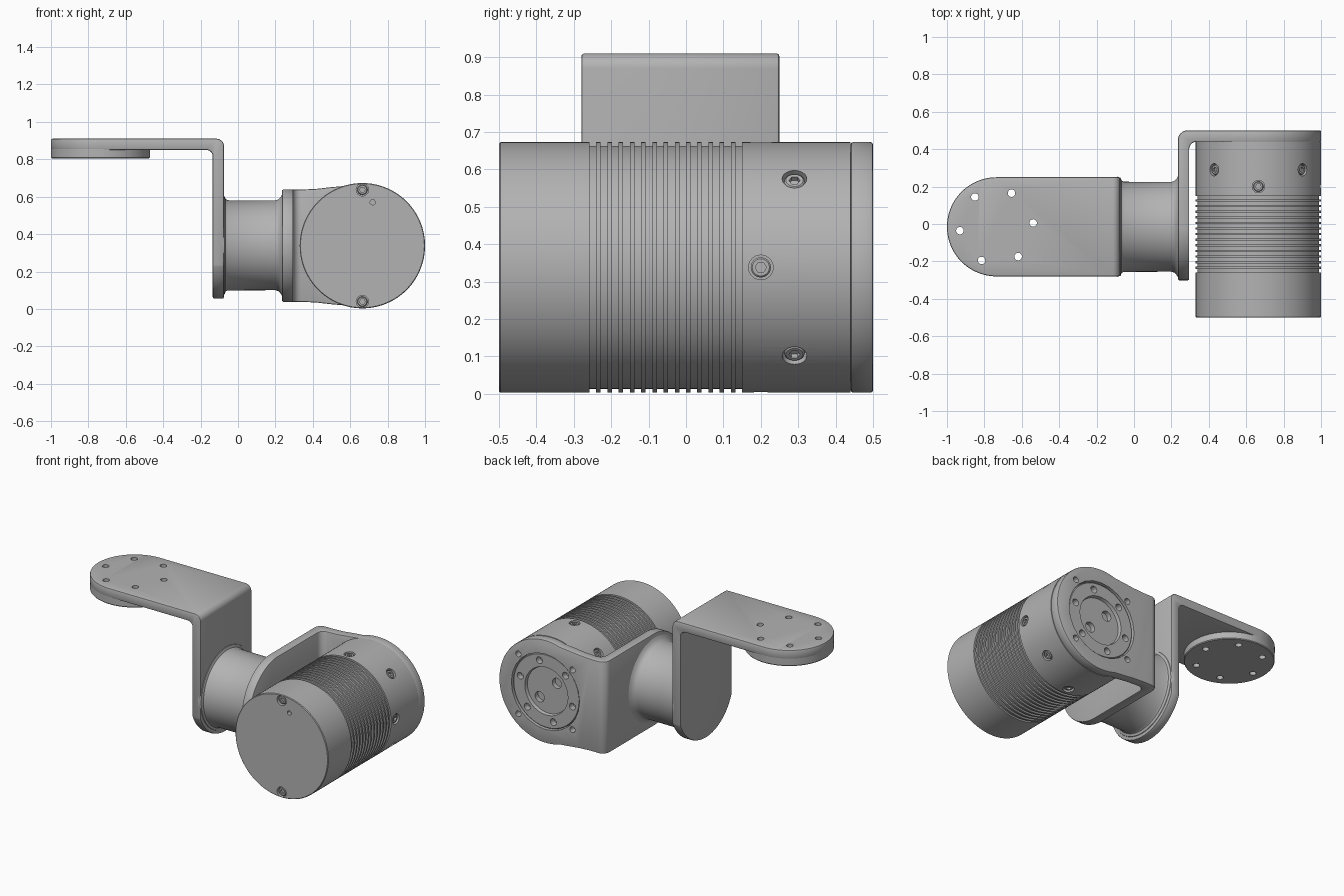
import bpy, bmesh
from math import sin, cos, pi, radians
from mathutils import Matrix, Vector

cube = bpy.data.objects.get("Cube")
if cube:
    bpy.data.objects.remove(cube)

grey = bpy.data.materials.new("machined_grey")
grey.use_nodes = True
colour = (0.45, 0.45, 0.45, 1)
grey.diffuse_color = colour
grey.node_tree.nodes["Principled BSDF"].inputs["Base Color"].default_value = colour

X, Y, Z = Vector((1, 0, 0)), Vector((0, 1, 0)), Vector((0, 0, 1))


def finish(name, bm):
    bmesh.ops.remove_doubles(bm, verts=bm.verts, dist=1e-5)
    bmesh.ops.recalc_face_normals(bm, faces=bm.faces)
    mesh = bpy.data.meshes.new(name)
    bm.to_mesh(mesh)
    bm.free()
    mesh.materials.append(grey)
    ob = bpy.data.objects.new(name, mesh)
    bpy.context.collection.objects.link(ob)
    return ob


def arc(cx, cy, r, a0, a1, n=32):
    angles = [radians(a0 + (a1 - a0) * i / n) for i in range(n + 1)]
    return [(cx + r * cos(a), cy + r * sin(a)) for a in angles]


def prism(name, outline, axis, lo, hi):
    """Extrude a flat outline along a world axis."""
    place = {"x": lambda u, v: (lo, u, v), "y": lambda u, v: (u, lo, v),
             "z": lambda u, v: (u, v, lo)}[axis]
    bm = bmesh.new()
    face = bm.faces.new([bm.verts.new(place(u, v)) for u, v in outline])
    moved = bmesh.ops.extrude_face_region(bm, geom=[face])["geom"]
    shift = {"x": X, "y": Y, "z": Z}[axis] * (hi - lo)
    bmesh.ops.translate(bm, vec=shift,
                        verts=[g for g in moved if isinstance(g, bmesh.types.BMVert)])
    return finish(name, bm)


def frame(loc, direction):
    return Matrix.Translation(loc) @ direction.to_track_quat("Z", "Y").to_matrix().to_4x4()


def lathe(name, profile, loc, direction, steps=96, hex_radius=0):
    """Spin (radius, height) points; radii up to hex_radius become hexagonal."""
    bm = bmesh.new()
    verts = [bm.verts.new((r, 0, h)) for r, h in profile]
    edges = [bm.edges.new(pair) for pair in zip(verts, verts[1:])]
    bmesh.ops.spin(bm, geom=verts + edges, cent=(0, 0, 0), axis=Z,
                   angle=2 * pi, steps=steps, use_merge=True)
    for v in bm.verts:
        r = v.co.xy.length
        if 1e-4 < r < hex_radius:
            a = Vector((1, 0)).angle_signed(v.co.xy) % (pi / 3)
            k = cos(pi / 6) / cos(a - pi / 6)
            v.co.x *= k
            v.co.y *= k
    bm.transform(frame(loc, direction))
    return finish(name, bm)


def cut(ob, cutter, mode="DIFFERENCE"):
    mod = ob.modifiers.new("cut", "BOOLEAN")
    mod.operation, mod.solver, mod.object = mode, "EXACT", cutter
    apply(ob, mod)
    bpy.data.objects.remove(cutter)


def apply(ob, mod):
    with bpy.context.temp_override(object=ob, active_object=ob):
        bpy.ops.object.modifier_apply(modifier=mod.name)


def soften(ob, width):
    mod = ob.modifiers.new("soft_edges", "BEVEL")
    mod.width, mod.segments, mod.limit_method = width, 2, "ANGLE"
    mod.angle_limit = radians(50)
    mod.use_clamp_overlap = False
    apply(ob, mod)


def drill(ob, holes):
    """Cut round holes given as (centre, direction, radius, half depth)."""
    bm = bmesh.new()
    for loc, direction, r, half in holes:
        bmesh.ops.create_cone(bm, cap_ends=True, segments=24, radius1=r, radius2=r,
                              depth=2 * half, matrix=frame(loc, direction))
    cut(ob, finish("hole_cutter", bm))


def ring(cx, cy, r, phase, n):
    return arc(cx, cy, r, phase, phase + 360, n)[:-1]


# Upper bracket: bent strip with a round tip and a round lower end
cy, tip_x, tip_r = -0.015, -0.735, 0.265
bend = ([(-1.1, 0.91)] + arc(-0.115, 0.87, 0.04, 90, 0, 8)
        + [(-0.075, 0), (-0.135, 0)]
        + arc(-0.17, 0.815, 0.035, 0, 90, 8) + [(-1.1, 0.85)])
upper = prism("upper_bracket", bend, "y", -0.4, 0.4)
cut(upper, prism("tip", arc(tip_x, cy, tip_r, 90, 270, 48) + [(0, cy - tip_r), (0, cy + tip_r)],
                 "z", -0.1, 1.1), "INTERSECT")
cut(upper, prism("lower_end", arc(cy, 0.34, 0.285, 200, 340, 40) + [(0.253, 1.1), (-0.283, 1.1)],
                 "x", -1.2, 0.2), "INTERSECT")
soften(upper, 0.008)
boss = lathe("mounting_boss", [(0, 0.86), (0.264, 0.86), (0.264, 0.81), (0.26, 0.805), (0, 0.805)],
             Vector((tip_x, cy, 0)), Z)
bolt_circle = [(Vector((x, y, 0.85)), Z, 0.02, 0.2) for x, y in ring(tip_x, cy, 0.197, 6, 6)]
drill(upper, bolt_circle)
drill(boss, bolt_circle)

# Neck joining the two brackets
neck = lathe("neck", [(0, -0.09), (0.268, -0.09), (0.262, -0.072), (0.247, -0.066), (0.241, -0.055),
                      (0.24, 0.2), (0.245, 0.215), (0.258, 0.228), (0.275, 0.237), (0, 0.25)],
             Vector((0, cy, 0.34)), X)

# Motor body with cooling grooves and a stepped rear flange
mx, mz, R = 0.665, 0.338, 0.335
profile = [(0, -0.5), (R - 0.004, -0.5), (R, -0.496)]
for i in range(14):
    y = -0.258 + 0.03 * i
    profile += [(R, y), (R - 0.01, y), (R - 0.01, y + 0.018), (R, y + 0.018)]
profile += [(R, 0.44), (0.24, 0.44), (0.24, 0.485), (0.235, 0.49),
            (0.155, 0.49), (0.15, 0.47), (0, 0.47)]
motor = lathe("motor_body", profile, Vector((mx, 0, mz)), Y, 128)

holes = [(Vector((x, 0.49, z)), Y, 0.022, 0.04) for x, z in ring(mx, mz, 0.195, 75, 6)]
holes += [(Vector((mx - s * 0.062, 0.47, mz + s * 0.06)), Y, 0.033, 0.03) for s in (1, -1)]
holes.append((Vector((0.72, -0.5, 0.57)), Y, 0.014, 0.03))

# Socket screws on the front cap and around the shell
screws = [(Vector((mx, -0.5, mz + s * 0.299)), -Y) for s in (1, -1)]
for i in range(8):
    out = Vector((cos(i * pi / 4), 0, sin(i * pi / 4)))
    if i != 4:
        screws.append((Vector((mx, 0.29 if i % 2 else 0.2, mz)) + out * R, out))
holes += [(loc, out, 0.033, 0.03) for loc, out in screws]
drill(motor, holes)
for i, (loc, out) in enumerate(screws):
    lathe(f"socket_screw_{i + 1}",
          [(0, -0.035), (0.027, -0.035), (0.027, -0.01), (0.023, -0.006),
           (0.015, -0.006), (0.015, -0.02), (0, -0.02)], loc, out, 24, 0.016)

# Lower bracket: side plate bending into the rear arm behind the motor
bend = ([(0.235, -0.4)] + arc(0.285, 0.45, 0.05, 180, 90, 8) + [(1.1, 0.5), (1.1, 0.44)]
        + arc(0.335, 0.4, 0.04, 90, 180, 8) + [(0.295, -0.4)])
lower = prism("lower_bracket", bend, "z", -0.1, 0.8)
cut(lower, prism("plate_end", arc(0, mz, 0.301, 90, 270, 48) + [(0, -0.2), (0.6, -0.2), (0.6, 0.9), (0, 0.9)],
                 "x", 0.1, 1.2), "INTERSECT")
flare = [(0.2, 0.3), (0.34, 0.3), (0.42, 0.304), (0.5, 0.313)]
outline = ([(x, mz + h) for x, h in flare] + arc(mx, mz, R, 108, -108, 80)
           + [(x, mz - h) for x, h in reversed(flare)])
cut(lower, prism("arm_shape", outline, "y", -0.5, 0.7), "INTERSECT")
soften(lower, 0.007)
drill(lower, [(Vector((mx, 0.47, mz)), Y, 0.246, 0.1)]
      + [(Vector((x, 0.5, z)), Y, 0.019, 0.04) for x, z in ring(mx, mz, 0.276, 45, 4)])

# Smooth shading with crisp edges
for ob in bpy.context.collection.objects:
    ob.select_set(ob.type == "MESH")
bpy.context.view_layer.objects.active = motor
bpy.ops.object.shade_smooth_by_angle(angle=radians(30))
